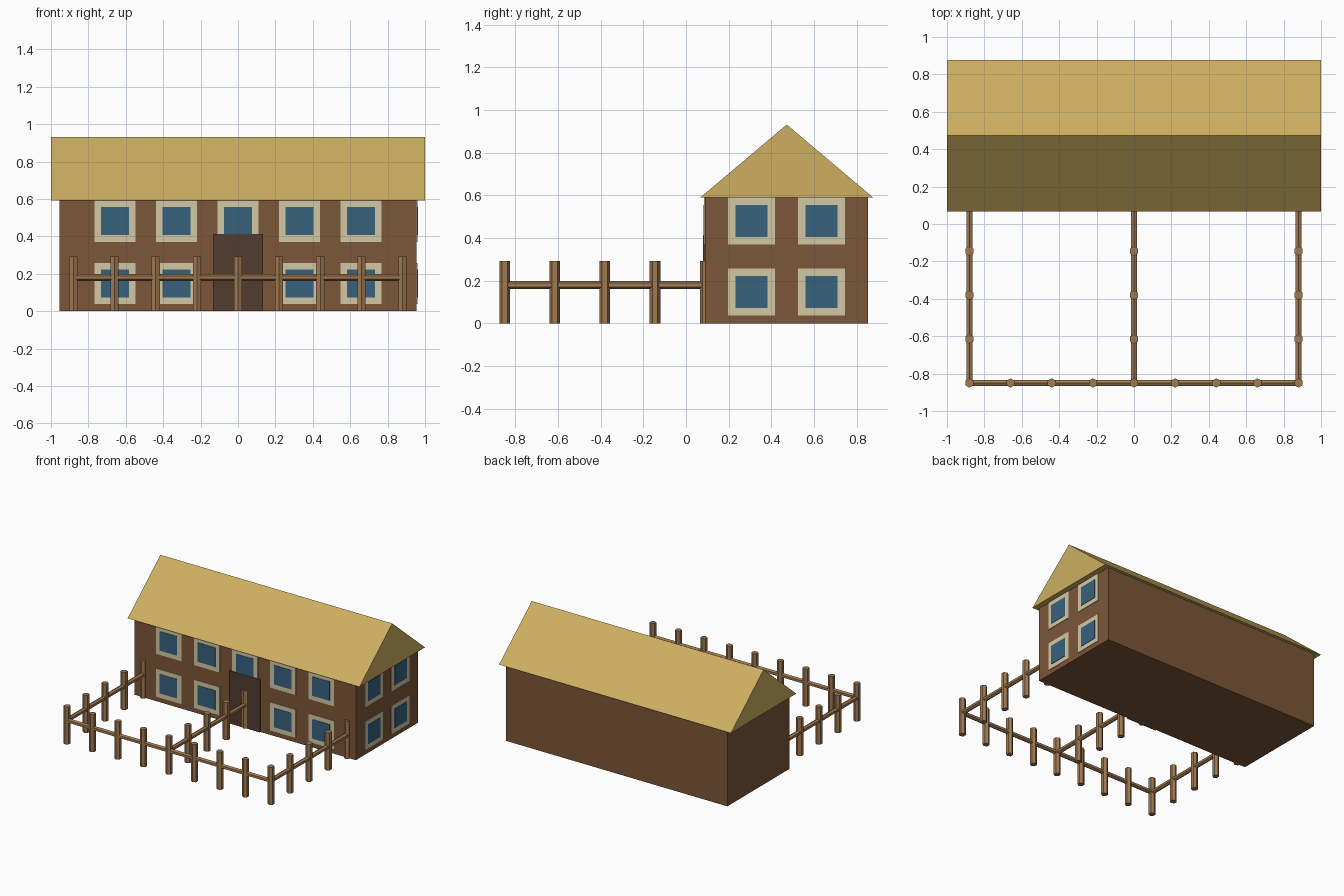
import bpy
import bmesh
from math import pi
from mathutils import Matrix, Vector

if "Cube" in bpy.data.objects:
    bpy.data.objects.remove(bpy.data.objects["Cube"], do_unlink=True)


def material(name, rgb):
    """Flat colour from 0-255 display values, stored as linear."""
    linear = [((c / 255 + 0.055) / 1.055) ** 2.4 for c in rgb] + [1]
    mat = bpy.data.materials.new(name)
    mat.use_nodes = True
    mat.diffuse_color = linear
    bsdf = mat.node_tree.nodes["Principled BSDF"]
    bsdf.inputs["Base Color"].default_value = linear
    bsdf.inputs["Roughness"].default_value = 0.9
    return mat


THATCH = material("straw thatch", (205, 175, 97))
WALL = material("brown wall", (124, 86, 56))
FRAME = material("cream frame", (212, 200, 166))
GLASS = material("blue glass", (55, 98, 126))
DOOR = material("dark door wood", (82, 60, 48))
FENCE = material("fence wood", (162, 122, 82))


def finish(name, bm, mat):
    bmesh.ops.recalc_face_normals(bm, faces=bm.faces)
    mesh = bpy.data.meshes.new(name)
    bm.to_mesh(mesh)
    bm.free()
    mesh.materials.append(mat)
    obj = bpy.data.objects.new(name, mesh)
    bpy.context.collection.objects.link(obj)
    return obj


def box(name, low, high, mat):
    low, high = Vector(low), Vector(high)
    bm = bmesh.new()
    bmesh.ops.create_cube(bm, size=1, matrix=Matrix.Translation((low + high) / 2)
                          @ Matrix.Diagonal((*(high - low), 1)))
    return finish(name, bm, mat)


def rod(name, start, end, radius, mat):
    """Six-sided bar between two points."""
    start, end = Vector(start), Vector(end)
    axis = end - start
    bm = bmesh.new()
    bmesh.ops.create_cone(
        bm, cap_ends=True, segments=6, radius1=radius, radius2=radius, depth=axis.length,
        matrix=Matrix.Translation((start + end) / 2)
        @ axis.to_track_quat("Z", "Y").to_matrix().to_4x4())
    return finish(name, bm, mat)


# House body
END_X, FRONT_Y, BACK_Y, EAVE = 0.955, 0.088, 0.854, 0.591
box("house_walls", (-END_X, FRONT_Y, 0), (END_X, BACK_Y, EAVE), WALL)

# Solid gable roof, a triangle extruded along x
bm = bmesh.new()
gable = bm.faces.new([bm.verts.new((-1, y, z)) for y, z in
                      ((0.068, EAVE), (0.876, EAVE), (0.472, 0.932))])
swept = bmesh.ops.extrude_face_region(bm, geom=[gable])["geom"]
bmesh.ops.translate(bm, vec=(2, 0, 0),
                    verts=[v for v in swept if isinstance(v, bmesh.types.BMVert)])
bm.faces.ensure_lookup_table()
if len(bm.faces) == 4:
    bm.faces.new([v for v in bm.verts if v.co.x < 0])
finish("thatched_roof", bm, THATCH)


# Windows: a cream surround plate with a glass plate on it
def window(name, centre, z, on_end):
    for part, half, proud, mat in (("frame", 0.11, 0.004, FRAME),
                                   ("glass", 0.075, 0.007, GLASS)):
        a, b = centre - half, centre + half
        bottom, top = z - half, z + half
        if on_end:
            box(f"{name}_{part}", (END_X, a, bottom), (END_X + proud, b, top), mat)
        else:
            box(f"{name}_{part}", (a, FRONT_Y - proud, bottom), (b, FRONT_Y, top), mat)


for floor, z in (("lower", 0.147), ("upper", 0.481)):
    for i in range(-2, 3):
        if i or floor == "upper":
            window(f"front_{floor}_window_{i + 3}", i * 0.329, z, False)
    for i, y in enumerate((0.306, 0.634)):
        window(f"end_{floor}_window_{i + 1}", y, z, True)

# Front door
box("front_door", (-0.133, FRONT_Y - 0.009, 0), (0.133, FRONT_Y, 0.412), DOOR)

# Fence: posts and rails along the front, plus three runs back to the house
SIDE_X, FENCE_Y, RAIL_Z, STEP = 0.88, -0.85, 0.18, 0.235


def post(name, x, y):
    rod(name, (x, y, 0), (x, y, 0.293), 0.025, FENCE)


for i in range(9):
    post(f"front_fence_post_{i + 1}", (i - 4) * SIDE_X / 4, FENCE_Y)
rod("front_fence_rail", (-SIDE_X, FENCE_Y, RAIL_Z), (SIDE_X, FENCE_Y, RAIL_Z), 0.018, FENCE)

for side, x in (("right", -SIDE_X), ("middle", 0), ("left", SIDE_X)):
    for i in range(1, 5):
        post(f"{side}_fence_post_{i}", x, FENCE_Y + i * STEP)
    rod(f"{side}_fence_rail", (x, FENCE_Y, RAIL_Z), (x, FRONT_Y, RAIL_Z), 0.018, FENCE)
